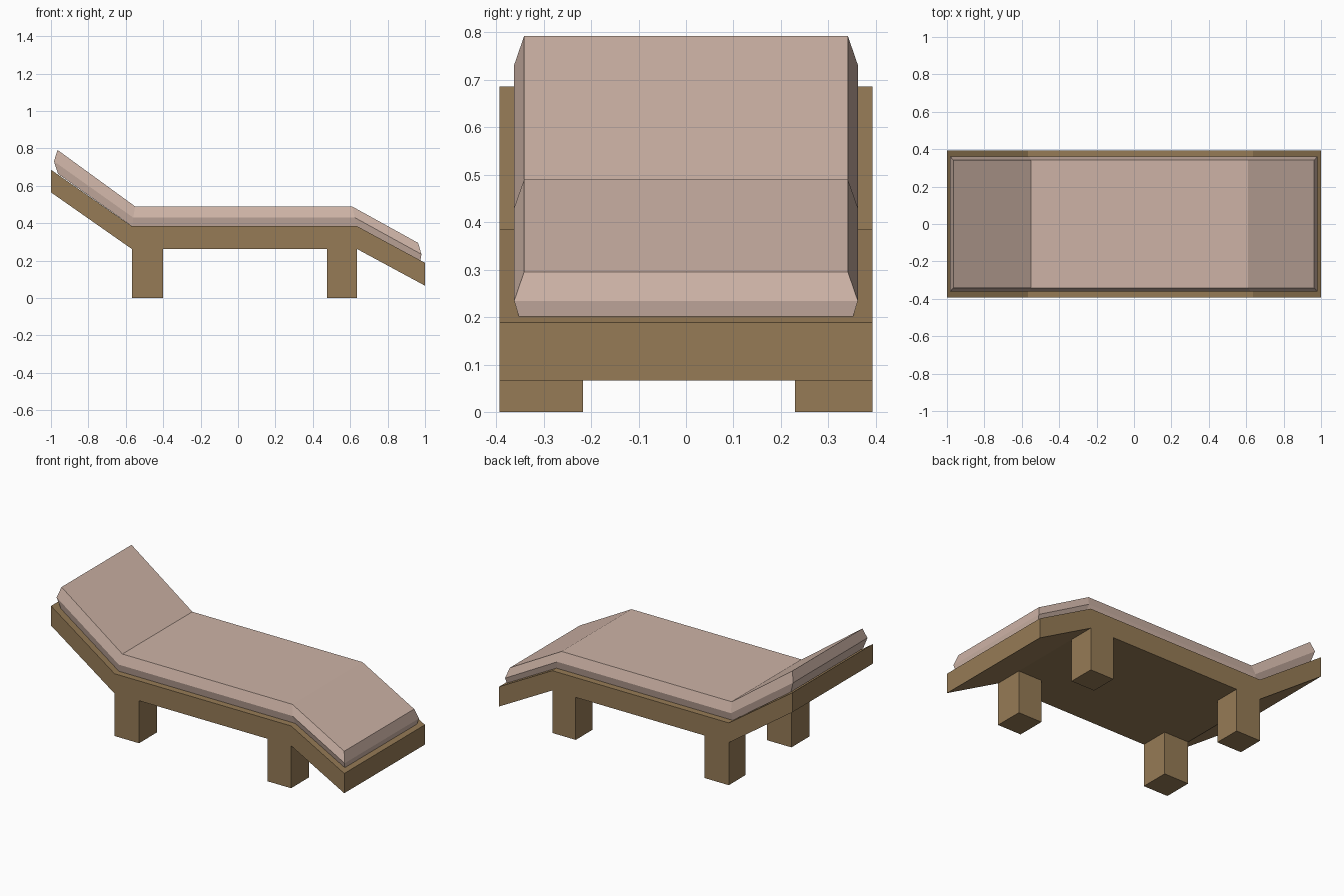
import bpy, bmesh

if "Cube" in bpy.data.objects:
    bpy.data.objects.remove(bpy.data.objects["Cube"])


def material(name, rgb):
    m = bpy.data.materials.new(name)
    m.diffuse_color = (*rgb, 1)
    m.use_nodes = True
    m.node_tree.nodes["Principled BSDF"].inputs["Base Color"].default_value = m.diffuse_color
    return m


wood = material("brown wood", (0.305, 0.198, 0.093))
fabric = material("beige fabric", (0.61, 0.45, 0.38))


def finish(name, bm, mat):
    bmesh.ops.recalc_face_normals(bm, faces=bm.faces)
    me = bpy.data.meshes.new(name)
    bm.to_mesh(me)
    bm.free()
    me.materials.append(mat)
    ob = bpy.data.objects.new(name, me)
    bpy.context.collection.objects.link(ob)
    return ob


def layered(name, layers, mat):
    """Sweep a stack of (half width, side path) layers into a closed solid."""
    bm = bmesh.new()
    rows = [[[bm.verts.new((x, s * w, z)) for x, z in path] for s in (-1, 1)]
            for w, path in layers]
    n = len(layers[0][1])
    for i in range(n - 1):
        for row in (rows[0], rows[-1]):          # underside and top
            bm.faces.new((row[0][i], row[0][i + 1], row[1][i + 1], row[1][i]))
        for lo, hi in zip(rows, rows[1:]):       # long sides
            for s in (0, 1):
                bm.faces.new((lo[s][i], lo[s][i + 1], hi[s][i + 1], hi[s][i]))
    for lo, hi in zip(rows, rows[1:]):           # head and foot ends
        for e in (0, n - 1):
            bm.faces.new((lo[0][e], lo[1][e], hi[1][e], hi[0][e]))
    return finish(name, bm, mat)


# Bent slab frame
layered("lounger_frame", [
    (0.393, [(-1, 0.565), (-0.567, 0.262), (0.637, 0.262), (1, 0.066)]),
    (0.393, [(-1, 0.686), (-0.567, 0.384), (0.637, 0.384), (1, 0.188)]),
], wood)

# Cushion with bevelled upper edge and slightly tucked base
layered("cushion", [
    (0.352, [(-0.962, 0.664), (-0.565, 0.383), (0.636, 0.383), (0.975, 0.201)]),
    (0.362, [(-0.984, 0.731), (-0.56, 0.43), (0.625, 0.43), (0.981, 0.234)]),
    (0.341, [(-0.965, 0.792), (-0.55, 0.49), (0.61, 0.49), (0.963, 0.295)]),
], fabric)

# Four block legs
for end, x0, x1 in (("head", -0.567, -0.4), ("foot", 0.477, 0.637)):
    for side, y0, y1 in (("front", -0.393, -0.217), ("back", 0.23, 0.393)):
        bm = bmesh.new()
        bmesh.ops.create_cube(bm, size=1)
        for v in bm.verts:
            v.co = (x0 if v.co.x < 0 else x1, y0 if v.co.y < 0 else y1,
                    0 if v.co.z < 0 else 0.262)
        finish(f"{end}_{side}_leg", bm, wood)
